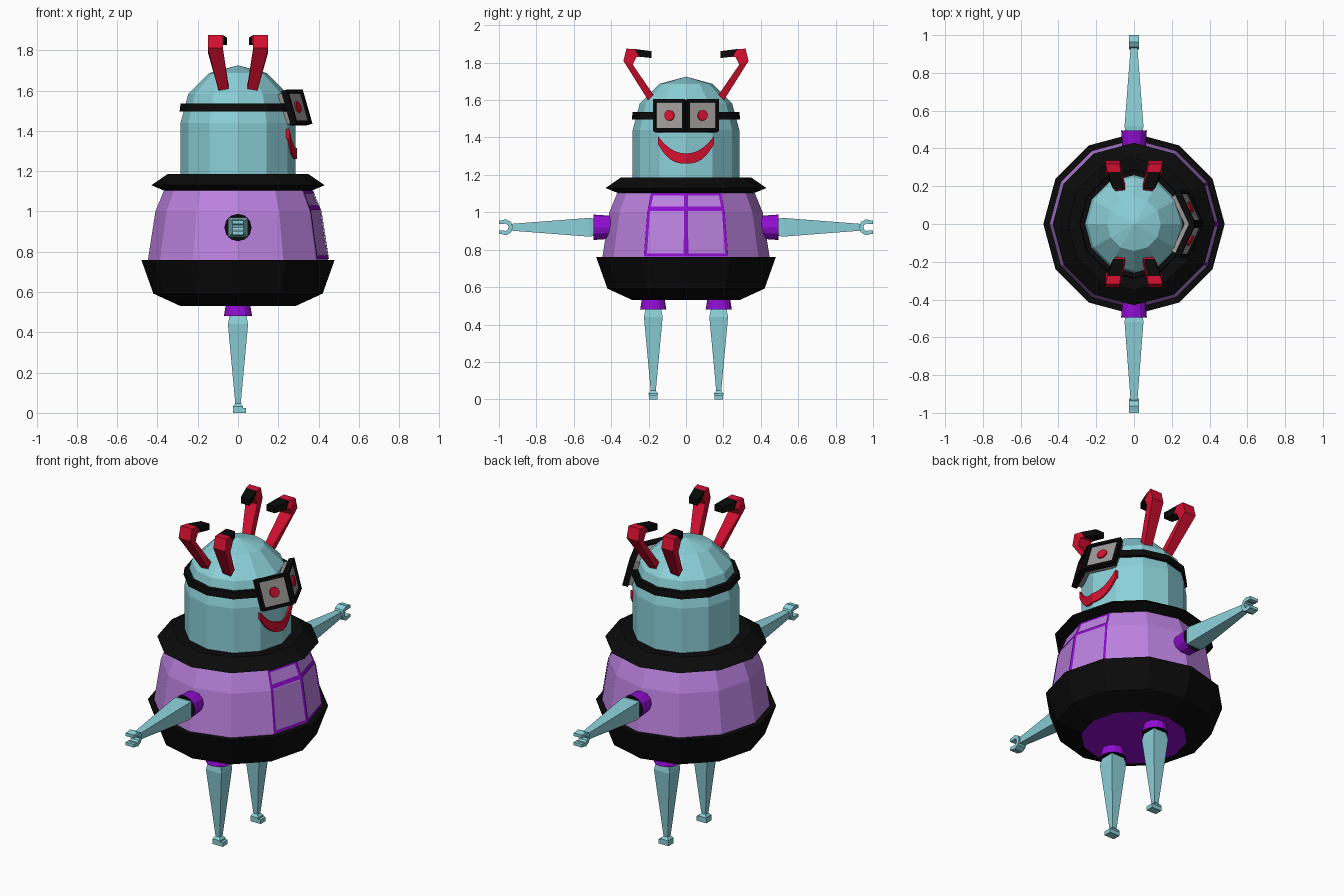
import bpy, bmesh, math
from mathutils import Matrix, Vector

if "Cube" in bpy.data.objects:
    bpy.data.objects.remove(bpy.data.objects["Cube"])


def mat(name, rgb):
    m = bpy.data.materials.new(name)
    m.diffuse_color = (*rgb, 1)
    m.use_nodes = True
    m.node_tree.nodes["Principled BSDF"].inputs["Base Color"].default_value = m.diffuse_color
    return m


BLUE = mat("pale_blue", (0.26, 0.63, 0.69))
LILAC = mat("lilac", (0.50, 0.22, 0.74))
VIOLET = mat("violet", (0.28, 0.004, 0.64))
RED = mat("red", (0.66, 0.005, 0.03))
BLACK = mat("black", (0.003, 0.003, 0.003))
GREY = mat("lens_grey", (0.33, 0.31, 0.31))


def finish(name, bm, mats):
    bmesh.ops.remove_doubles(bm, verts=bm.verts, dist=1e-5)
    bmesh.ops.recalc_face_normals(bm, faces=bm.faces)
    me = bpy.data.meshes.new(name)
    bm.to_mesh(me)
    bm.free()
    for m in mats:
        me.materials.append(m)
    ob = bpy.data.objects.new(name, me)
    bpy.context.collection.objects.link(ob)
    return ob


def loft(name, rings, mats, idx=None, caps=(0, 0)):
    """Skin a list of equal-length rings; idx gives a material per band."""
    bm = bmesh.new()
    vs = [[bm.verts.new(p) for p in r] for r in rings]
    n = len(rings[0])
    for k in range(len(vs) - 1):
        for i in range(n):
            j = (i + 1) % n
            f = bm.faces.new((vs[k][i], vs[k][j], vs[k + 1][j], vs[k + 1][i]))
            f.material_index = idx[k] if idx else 0
    for r, c in zip((vs[0], vs[-1]), caps):
        if c is not None:
            bm.faces.new(r).material_index = c
    return finish(name, bm, mats)


def lathe(name, profile, mats, n=12, M=Matrix(), off=0.0, idx=None, caps=(0, 0)):
    rings = [[M @ Vector((r * math.cos(off + i * math.tau / n),
                          r * math.sin(off + i * math.tau / n), z)) for i in range(n)]
             for r, z in profile]
    return loft(name, rings, mats, idx, caps)


def box(name, lo, hi, m, M=Matrix()):
    (a, b, c), (d, e, f) = lo, hi
    rings = [[M @ Vector(p) for p in ((a, b, z), (d, b, z), (d, e, z), (a, e, z))]
             for z in (c, f)]
    return loft(name, rings, [m])


# Body, hem and collar
BODY = [(0.45, 0.74), (0.41, 1.0), (0.365, 1.11)]
lathe("body", BODY, [LILAC])
lathe("hem", [(0.285, 0.53), (0.42, 0.592), (0.48, 0.76), (0.44, 0.76)],
      [BLACK, VIOLET], caps=(1, 0))
lathe("collar", [(0.34, 1.10), (0.37, 1.105), (0.43, 1.13), (0.35, 1.185), (0.28, 1.18)],
      [BLACK])

# Domed head with strap
R = 0.285
dome = [(R * math.cos(a), 1.44 + R * math.sin(a))
        for a in (math.radians(d) for d in (0, 30, 60))]
lathe("head", [(R, 1.15)] + dome + [(0.001, 1.725)], [BLUE])
lathe("strap", [(0.26, 1.497), (0.29, 1.497), (0.285, 1.535), (0.25, 1.535)],
      [BLACK], caps=(None, None))


# Violet piping on the two front facets of the body
def surf(t, z):
    for (r0, z0), (r1, z1) in zip(BODY, BODY[1:]):
        if z <= z1:
            break
    r = r0 + (r1 - r0) * (z - z0) / (z1 - z0) + 0.005
    a, s = abs(t), math.copysign(1, t)
    return Vector((r * (1 - a + a * math.cos(math.pi / 6)), s * a * r * 0.5, z))


bm = bmesh.new()
for s in (-1, 1):
    strips = [(0, 1, 0.765, 0.78), (0, 1, 1.008, 1.03), (0, 1, 1.09, 1.103)]
    for t0, t1 in ((0, 0.055), (0.93, 1)):
        strips += [(t0, t1, 0.765, 1.0), (t0, t1, 1.0, 1.103)]
    for t0, t1, z0, z1 in strips:
        bm.faces.new([bm.verts.new(surf(s * t, z)) for t, z in
                      ((t0, z0), (t1, z0), (t1, z1), (t0, z1))])
ob = finish("suit_piping", bm, [VIOLET])
ob.data.flip_normals() if ob.data.polygons[0].normal.x < 0 else None

Q = math.sqrt(2)
for s, side in ((-1, "right"), (1, "left")):
    # Arm, pointing along the side axis
    A = Matrix.Translation((0, 0, 0.92)) @ Matrix.Rotation(-s * math.pi / 2, 4, 'X')
    lathe(side + "_shoulder", [(0.06, 0.38), (0.068, 0.495)], [VIOLET, BLACK],
          M=A, caps=(0, 1))
    lathe(side + "_arm", [(0.045 * Q, 0.48), (0.05 * Q, 0.52), (0.018 * Q, 0.935)],
          [BLUE], 4, A, math.pi / 4)

    # Claw hand, an open ring
    arcs = [math.radians(55 + 250 * k / 6) for k in range(7)]
    rings = []
    for a in arcs:
        rings.append([(x, s * (0.968 + r * math.cos(a)), 0.92 + r * math.sin(a))
                      for x, r in ((-0.027, 0.02), (0.027, 0.02), (0.027, 0.043), (-0.027, 0.043))])
    loft(side + "_hand", rings, [BLUE])
    for e in (-1, 1):
        z0, z1 = sorted((0.92 + e * 0.018, 0.92 + e * 0.036))
        y0, y1 = sorted((s * 0.978, s * 1.0))
        box(side + "_finger", (-0.027, y0, z0), (0.027, y1, z1), BLUE)

    # Leg and foot
    L = Matrix.Translation((0, s * 0.175, 0))
    lathe(side + "_hip", [(0.07, 0.48), (0.06, 0.54)], [VIOLET, BLACK], M=L, caps=(1, 0))
    lathe(side + "_leg", [(0.012 * Q, 0.03), (0.05 * Q, 0.44), (0.04 * Q, 0.49)],
          [BLUE], 4, L, math.pi / 4)
    lathe(side + "_ankle", [(0.025 * Q, 0.022), (0.025 * Q, 0.032), (0.012 * Q, 0.048)],
          [BLUE], 4, L, math.pi / 4)
    box(side + "_foot", (-0.025, -0.023, 0), (0.04, 0.023, 0.024), BLUE, L)

    # Angled goggle: frame bars, lens, pupil and backing
    u = Vector((-0.08, s * 0.17, 0)).normalized()
    v = Vector((-0.05, 0, 0.175)).normalized()
    n = u.cross(v).normalized() * s
    G = Matrix((u, v, n)).transposed().to_4x4()
    G.translation = (0.295, s * 0.087, 1.517)
    w, h, b = 0.094, 0.088, 0.016
    for lo, hi in (((-w, -h), (-w + b, h)), ((w - b, -h), (w, h)),
                   ((-w, -h), (w, -h + b)), ((-w, h - b), (w, h))):
        box(side + "_goggle_frame", (*lo, -0.02), (*hi, 0.012), BLACK, G)
    box(side + "_lens", (-w + 0.01, -h + 0.01, -0.045), (w - 0.01, h - 0.01, 0.0), GREY, G)
    lathe(side + "_pupil", [(0.029, 0), (0.029, 0.008)], [RED], 12, G)

    # Hooked horns with black tips, one front and one back
    for e, end in ((1, "front"), (-1, "back")):
        secs = [(0.20, 1.595, 0.165, 1.615, 0.045, 0.095),
                (0.335, 1.81, 0.285, 1.79, 0.075, 0.15),
                (0.318, 1.875, 0.265, 1.83, 0.075, 0.15),
                (0.275, 1.873, 0.25, 1.832, 0.07, 0.14),
                (0.185, 1.862, 0.185, 1.825, 0.055, 0.11)]
        rings = [[(e * x0, s * ya, za), (e * x1, s * ya, za),
                  (e * x1, s * yb, zb), (e * x0, s * yb, zb)]
                 for ya, za, yb, zb, x0, x1 in secs]
        loft(f"{side}_{end}_horn", rings, [RED, BLACK], (0, 0, 0, 1), (0, 1))

# Smiling mouth wrapped onto the face
rings = []
for k in range(-7, 8):
    t = k / 7
    y = 0.15 * t
    x = 0.293 - 0.25 * abs(y)
    lo = 1.26 + 0.105 * abs(t) ** 2.6
    hi = 1.315 + 0.093 * abs(t) ** 2.2
    rings.append([(x - 0.05, y, lo), (x, y, lo), (x, y, hi), (x - 0.05, y, hi)])
loft("mouth", rings, [RED])
